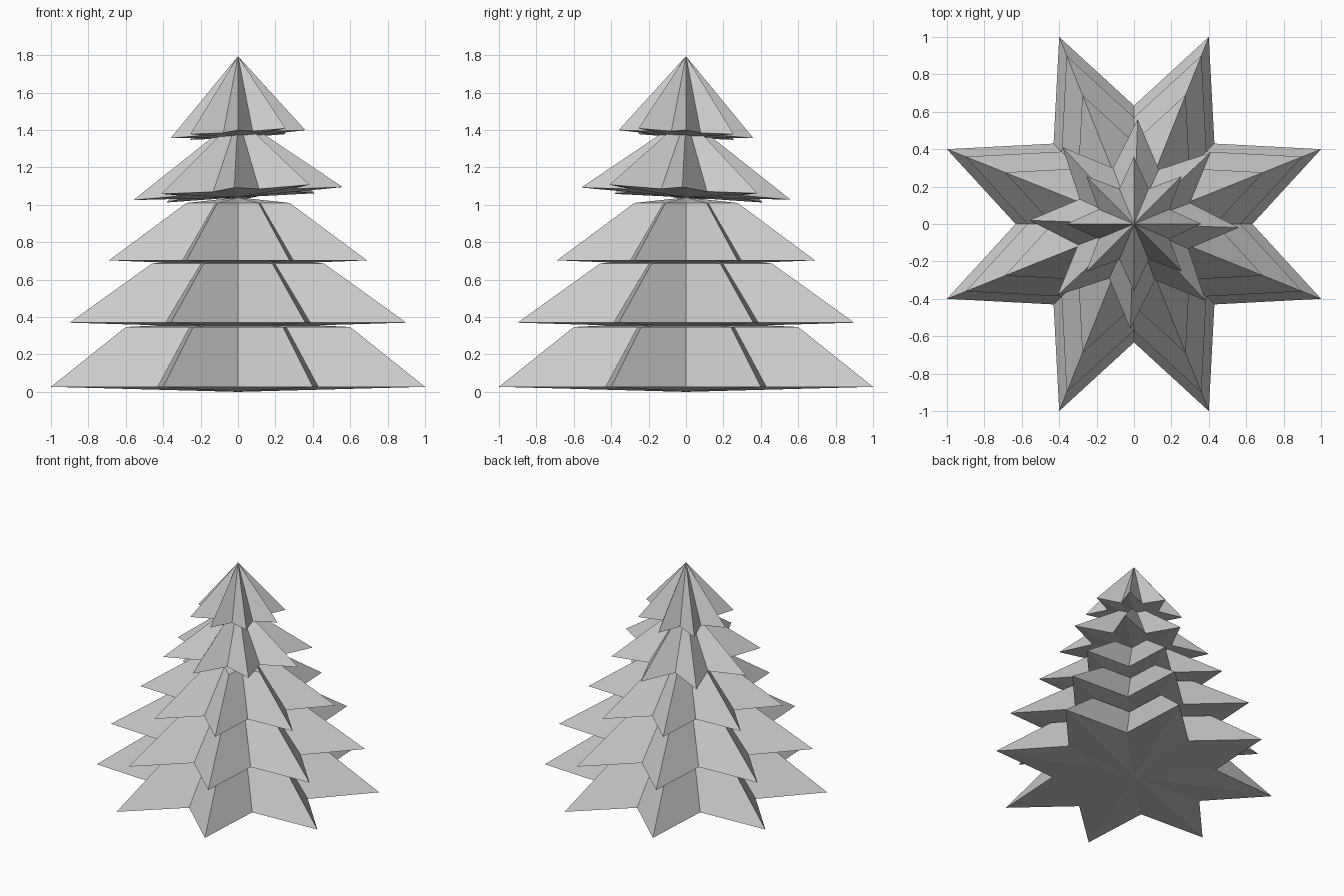
import bpy, bmesh, math

if "Cube" in bpy.data.objects:
    bpy.data.objects.remove(bpy.data.objects["Cube"])

green = bpy.data.materials.new("plain grey")
green.diffuse_color = (0.6, 0.6, 0.6, 1)
green.use_nodes = True
green.node_tree.nodes["Principled BSDF"].inputs["Base Color"].default_value = green.diffuse_color


def star(tip, tip_angle, inner_axis, inner_diag):
    """Sixteen outline points: eight tips with eight valleys between them."""
    pts = []
    for k in range(4):
        a = k * math.pi / 2
        t = math.radians(tip_angle)
        for r, ang in ((inner_axis, a), (tip, a + t),
                       (inner_diag, a + math.pi / 4), (tip, a + math.pi / 2 - t)):
            pts.append((r * math.cos(ang), r * math.sin(ang)))
    return pts


def tier(name, outline, z0, z_low, z_top, top_scale, z_peak, tilt=0.0, turn=0.0):
    """Star-shaped bough layer: shallow underside, sloping sides, peak."""
    bm = bmesh.new()
    c, s = math.cos(turn), math.sin(turn)

    def vert(x, y, z):
        x, y = c * x - s * y, s * x + c * y
        return bm.verts.new((x, y, z + tilt * (x - y)))

    rim = [vert(x, y, z0) for x, y in outline]
    low, peak = vert(0, 0, z_low), vert(0, 0, z_peak)
    ring = rim
    if top_scale:
        ring = [vert(x * top_scale, y * top_scale, z_top) for x, y in outline]
    n = len(rim)
    for i in range(n):
        j = (i + 1) % n
        bm.faces.new((rim[j], rim[i], low))
        if top_scale:
            bm.faces.new((rim[i], rim[j], ring[j], ring[i]))
        bm.faces.new((ring[i], ring[j], peak))
    me = bpy.data.meshes.new(name)
    bm.to_mesh(me)
    bm.free()
    me.materials.append(green)
    bpy.context.collection.objects.link(bpy.data.objects.new(name, me))


# Three lower tiers: level, cut off under the next tier
for name, size, z0, z_top, top in (("bottom_tier", 1.0, 0.027, 0.347, 0.60),
                                   ("second_tier", 0.9, 0.37, 0.687, 0.51),
                                   ("third_tier", 0.69, 0.703, 1.01, 0.40)):
    outline = star(1.077 * size, 21.8, 0.633 * size, 0.608 * size)
    tier(name, outline, z0, z0 - 0.027, z_top, top, z_top + 0.03)

# Two upper tiers: turned an eighth, slightly tilted, rising to a point
for name, r, inner, z0, peak, turn in (("fourth_tier", 0.56, 0.32, 1.06, 1.47, -2),
                                       ("top_tier", 0.36, 0.205, 1.378, 1.795, 0)):
    outline = star(r, 22.5, inner, inner)
    tier(name, outline, z0, z0 - 0.02, 0, 0, peak, 0.06,
         math.radians(22.5 + turn))
